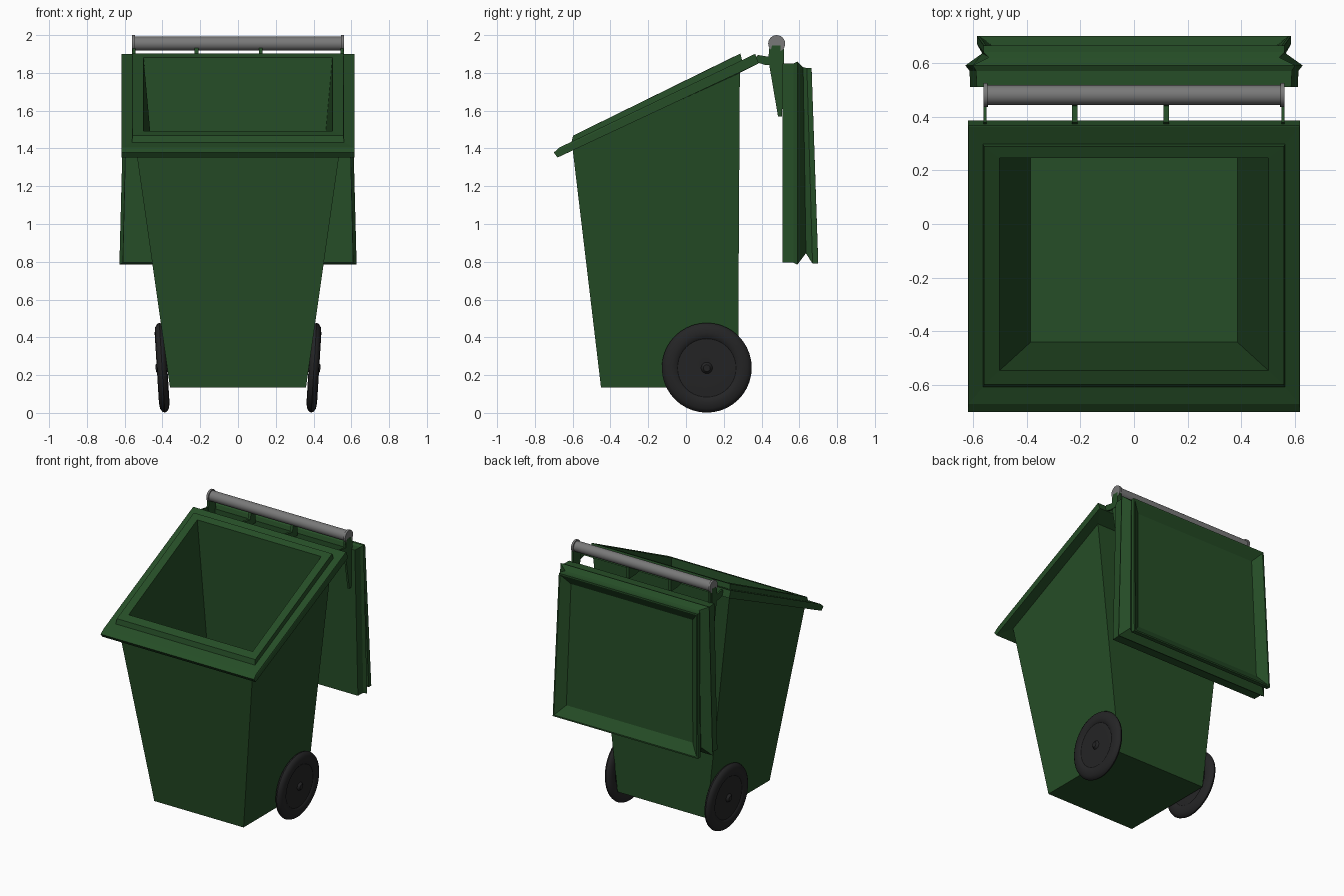
import bpy, bmesh, math
from mathutils import Matrix

if "Cube" in bpy.data.objects:
    bpy.data.objects.remove(bpy.data.objects["Cube"])


def material(name, rgb):
    m = bpy.data.materials.new(name)
    m.diffuse_color = (*rgb, 1)
    m.use_nodes = True
    m.node_tree.nodes["Principled BSDF"].inputs["Base Color"].default_value = m.diffuse_color
    return m


GREEN = material("bin green", (0.019, 0.075, 0.020))
GREY = material("bar grey", (0.19, 0.19, 0.19))
BLACK = material("wheel black", (0.018, 0.018, 0.019))


def finish(bm, name, mat, smooth=False):
    bmesh.ops.recalc_face_normals(bm, faces=bm.faces)
    me = bpy.data.meshes.new(name)
    bm.to_mesh(me)
    bm.free()
    me.materials.append(mat)
    ob = bpy.data.objects.new(name, me)
    bpy.context.collection.objects.link(ob)
    if smooth:
        bpy.context.view_layer.objects.active = ob
        ob.select_set(True)
        bpy.ops.object.shade_smooth_by_angle(angle=math.radians(35))
        ob.select_set(False)
    return ob


def ring_shell(name, rings, mat):
    """Closed shell through mirrored four-corner rings (xa, ya, za, xb, yb, zb)."""
    bm = bmesh.new()
    loops = []
    for xa, ya, za, xb, yb, zb in rings:
        pts = [(-xa, ya, za), (xa, ya, za), (xb, yb, zb), (-xb, yb, zb)]
        loops.append([bm.verts.new(p) for p in pts])
    for a, b in zip(loops, loops[1:]):
        for i in range(4):
            j = (i + 1) % 4
            bm.faces.new((a[i], a[j], b[j], b[i]))
    bm.faces.new(loops[0])
    bm.faces.new(loops[-1])
    return finish(bm, name, mat)


def plate(name, profile, x, width, mat):
    """Extrude a (y, z) profile along x."""
    bm = bmesh.new()
    f = bm.faces.new([bm.verts.new((x - width / 2, y, z)) for y, z in profile])
    ext = bmesh.ops.extrude_face_region(bm, geom=[f])["geom"]
    vs = [v for v in ext if isinstance(v, bmesh.types.BMVert)]
    bmesh.ops.translate(bm, verts=vs, vec=(width, 0, 0))
    return finish(bm, name, mat)


def lathe(name, profile, matrix, mat, seg):
    """Revolve (x, radius) points around the x axis."""
    bm = bmesh.new()
    vs = [bm.verts.new((x, 0, r)) for x, r in profile]
    es = [bm.edges.new(p) for p in zip(vs, vs[1:])]
    bmesh.ops.spin(bm, geom=vs + es, axis=(1, 0, 0), cent=(0, 0, 0),
                   angle=2 * math.pi, steps=seg, use_duplicate=False)
    bmesh.ops.remove_doubles(bm, verts=bm.verts, dist=1e-4)
    bmesh.ops.transform(bm, matrix=matrix, verts=bm.verts)
    return finish(bm, name, mat, True)


# Tapered body with slanted flange, raised lip and hollow inside
ring_shell("bin_body", [
    (0.36, -0.45, 0.135, 0.36, 0.275, 0.135),
    (0.54, -0.60, 1.395, 0.55, 0.285, 1.80),
    (0.618, -0.68, 1.352, 0.618, 0.385, 1.85),
    (0.618, -0.70, 1.378, 0.618, 0.367, 1.899),
    (0.616, -0.67, 1.405, 0.616, 0.362, 1.899),
    (0.562, -0.607, 1.432, 0.562, 0.297, 1.867),
    (0.558, -0.598, 1.468, 0.558, 0.288, 1.902),
    (0.50, -0.545, 1.492, 0.50, 0.245, 1.882),
    (0.385, -0.44, 0.60, 0.385, 0.245, 0.60)], GREEN)

# Open lid hanging behind: bottom edge first, then top edge
ring_shell("lid", [
    (0.610, 0.51, 0.795, 0.585, 0.51, 1.85),
    (0.612, 0.57, 0.795, 0.588, 0.57, 1.85),
    (0.628, 0.59, 0.785, 0.60, 0.59, 1.86),
    (0.565, 0.635, 0.845, 0.54, 0.62, 1.83),
    (0.585, 0.67, 0.79, 0.56, 0.64, 1.826),
    (0.585, 0.70, 0.79, 0.56, 0.665, 1.825),
    (0.575, 0.70, 0.80, 0.55, 0.665, 1.815),
    (0.51, 0.65, 0.87, 0.49, 0.625, 1.75)], GREEN)

# Grey handle bar with end collars
lathe("handle_bar", [(-0.56, 0), (-0.56, 0.045), (-0.545, 0.045), (-0.545, 0.037),
                     (0.545, 0.037), (0.545, 0.045), (0.56, 0.045), (0.56, 0)],
      Matrix.Translation((0, 0.48, 1.955)), GREY, 24)

# Hinge arms between rim and bar, and the long end brackets
ARM = [(0.36, 1.86), (0.38, 1.895), (0.44, 1.885), (0.455, 1.945),
       (0.50, 1.945), (0.50, 1.84), (0.42, 1.842)]
for x in (-0.555, -0.22, 0.12, 0.555):
    plate("hinge_arm", ARM, x, 0.02 if abs(x) < 0.5 else 0.012, GREEN)
BRACKET = [(0.44, 1.93), (0.52, 1.93), (0.52, 1.86), (0.508, 1.57),
           (0.487, 1.57), (0.436, 1.87)]
for s in (-1, 1):
    plate("lid_bracket", BRACKET, s * 0.55, 0.015, GREEN)

# Leaning wheels: rounded tyre, dished disc and small hub
HALF = [(0.034, 0.0), (0.034, 0.018), (0.028, 0.024), (0.019, 0.03), (0.021, 0.09),
        (0.018, 0.155), (0.025, 0.165), (0.028, 0.185), (0.024, 0.215),
        (0.012, 0.233), (0.0, 0.238)]
WHEEL = HALF + [(-x, r) for x, r in reversed(HALF[:-1])]
for s in (-1, 1):
    lathe("wheel", WHEEL, Matrix.Translation((s * 0.402, 0.11, 0.239))
          @ Matrix.Rotation(s * math.radians(3.5), 4, 'Y'), BLACK, 40)
